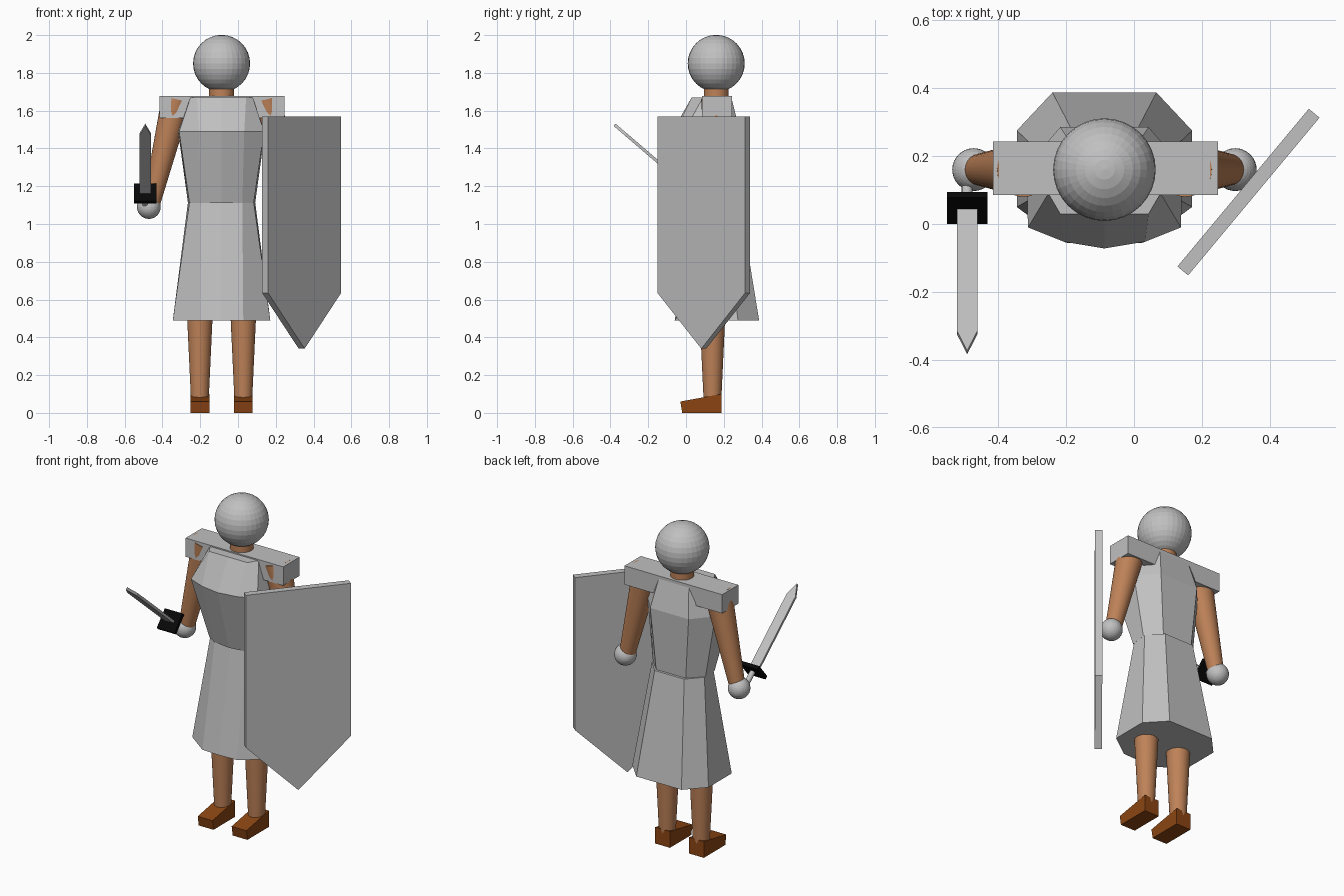
import bpy, bmesh, math
from mathutils import Vector, Matrix

if "Cube" in bpy.data.objects:
    bpy.data.objects.remove(bpy.data.objects["Cube"])

CX, CY = -0.087, 0.16          # body axis


def material(name, r, g, b):
    m = bpy.data.materials.new(name)
    lin = [((c / 255 + 0.055) / 1.055) ** 2.4 if c > 10 else c / 255 / 12.92 for c in (r, g, b)]
    m.diffuse_color = (*lin, 1)
    m.use_nodes = True
    m.node_tree.nodes["Principled BSDF"].inputs["Base Color"].default_value = m.diffuse_color
    return m


STEEL = material("steel grey", 192, 192, 192)
SKIN = material("tan skin", 190, 130, 88)
LEATHER = material("brown leather", 139, 69, 19)
BLACK = material("black", 8, 8, 8)


def finish(name, bm, mat, smooth=False):
    bmesh.ops.recalc_face_normals(bm, faces=bm.faces)
    me = bpy.data.meshes.new(name)
    bm.to_mesh(me)
    bm.free()
    me.materials.append(mat)
    for p in me.polygons:
        p.use_smooth = smooth and len(p.vertices) == 4
    ob = bpy.data.objects.new(name, me)
    bpy.context.collection.objects.link(ob)
    return ob


def box(name, size, centre, mat, rot=Matrix()):
    bm = bmesh.new()
    bmesh.ops.create_cube(bm, size=1, matrix=Matrix.Translation(centre) @ rot @ Matrix.Diagonal((*size, 1)))
    return finish(name, bm, mat)


def ball(name, centre, r, mat):
    bm = bmesh.new()
    bmesh.ops.create_uvsphere(bm, u_segments=32, v_segments=16, radius=r, matrix=Matrix.Translation(centre))
    return finish(name, bm, mat)


def limb(name, a, b, ra, rb, mat, sides=32):
    a, b = Vector(a), Vector(b)
    rot = (b - a).to_track_quat('Z', 'Y').to_matrix().to_4x4()
    bm = bmesh.new()
    bmesh.ops.create_cone(bm, cap_ends=True, segments=sides, radius1=ra, radius2=rb, depth=(b - a).length,
                          matrix=Matrix.Translation((a + b) / 2) @ rot)
    return finish(name, bm, mat, smooth=True)


def prism(name, profile, thick, mat, matrix):
    """Extrude an outline drawn in local xy by thick, centred on local z."""
    bm = bmesh.new()
    f = bm.faces.new([bm.verts.new((x, y, -thick / 2)) for x, y in profile])
    new = bmesh.ops.extrude_face_region(bm, geom=[f])['geom']
    bmesh.ops.translate(bm, vec=(0, 0, thick), verts=[v for v in new if isinstance(v, bmesh.types.BMVert)])
    bm.transform(matrix)
    return finish(name, bm, mat)


def loft(name, rings, mat):
    """Skin mirrored half outlines (front centre to back centre) at each height."""
    bm = bmesh.new()
    loops = []
    for z, half in rings:
        full = half + [(-x, y) for x, y in half[-2:0:-1]]
        loops.append([bm.verts.new((CX + x, y, z)) for x, y in full])
    n = len(loops[0])
    for lo, hi in zip(loops, loops[1:]):
        for i in range(n):
            j = (i + 1) % n
            bm.faces.new((lo[i], lo[j], hi[j], hi[i]))
    bm.faces.new(loops[0])
    bm.faces.new(loops[-1])
    return finish(name, bm, mat)


def axes(x, y, z, origin):
    m = Matrix((x, y, z)).transposed().to_4x4()
    m.translation = origin
    return m


# head, neck and shoulder bar
ball("head", (CX, CY, 1.85), 0.151, STEEL)
limb("neck", (CX, CY, 1.6), (CX, CY, 1.74), 0.066, 0.066, SKIN)
box("shoulder_plate", (0.662, 0.157, 0.115), (-0.084, 0.164, 1.62), STEEL)

# breastplate and skirt
loft("breastplate", [
    (1.112, [(0, .035), (.11, .05), (.17, .09), (.178, .19), (.10, .27), (0, .27)]),
    (1.49, [(0, -.072), (.12, -.052), (.225, -.01), (.230, .17), (.13, .285), (0, .285)]),
    (1.67, [(0, .03), (.13, .03), (.165, .09), (.165, .20), (.10, .24), (0, .24)]),
], STEEL)
loft("skirt", [
    (0.49, [(0, -.06), (.115, -.055), (.258, .05), (.258, .275), (.153, .387), (0, .387)]),
    (1.115, [(0, .05), (.11, .055), (.17, .10), (.178, .20), (.10, .285), (0, .285)]),
], STEEL)

# arms, hands, legs and shoes on both sides
for side, s in (("left", 1), ("right", -1)):
    limb(f"{side}_arm", (CX + s * .238, CY, 1.66), (CX + s * .373, CY, 1.10), .08, .045, SKIN)
    ball(f"{side}_hand", (CX + s * .385, CY, 1.09), .063, STEEL)
    lx = CX + s * .115
    limb(f"{side}_leg", (lx, .14, .05), (lx, .14, .52), .046, .068, SKIN)
    prism(f"{side}_shoe", [(-.02, 0), (.187, 0), (.187, .10), (-.03, .06)], .10, LEATHER,
          axes((0, 1, 0), (0, 0, 1), (1, 0, 0), (lx, 0, 0)))

# shield, turned outward on the left hand
along = Vector((.64, .768, 0)).normalized()
up = Vector((0, 0, 1))
prism("shield", [(-.302, 1.57), (-.302, .635), (0, .34), (.302, .635), (.302, 1.57)], .041, STEEL,
      axes(along, up, along.cross(up), (.337, .094, 0)))

# sword, pointing forward and up from the right hand
point = Vector((0, -.76, .65)).normalized()
across = Vector((1, 0, 0))
flat = across.cross(point)
hilt = Vector((-.491, .0475, 1.161))
frame = axes(across, point, flat, hilt)
prism("sword_blade", [(-.03, 0), (.03, 0), (.03, .483), (0, .56), (-.03, .483)], .016, STEEL, frame)
box("sword_guard", (.12, .022, .12), hilt, BLACK, axes(across, point, flat, (0, 0, 0)))
limb("sword_grip", hilt, hilt - point * .15, .016, .016, STEEL, 16)
